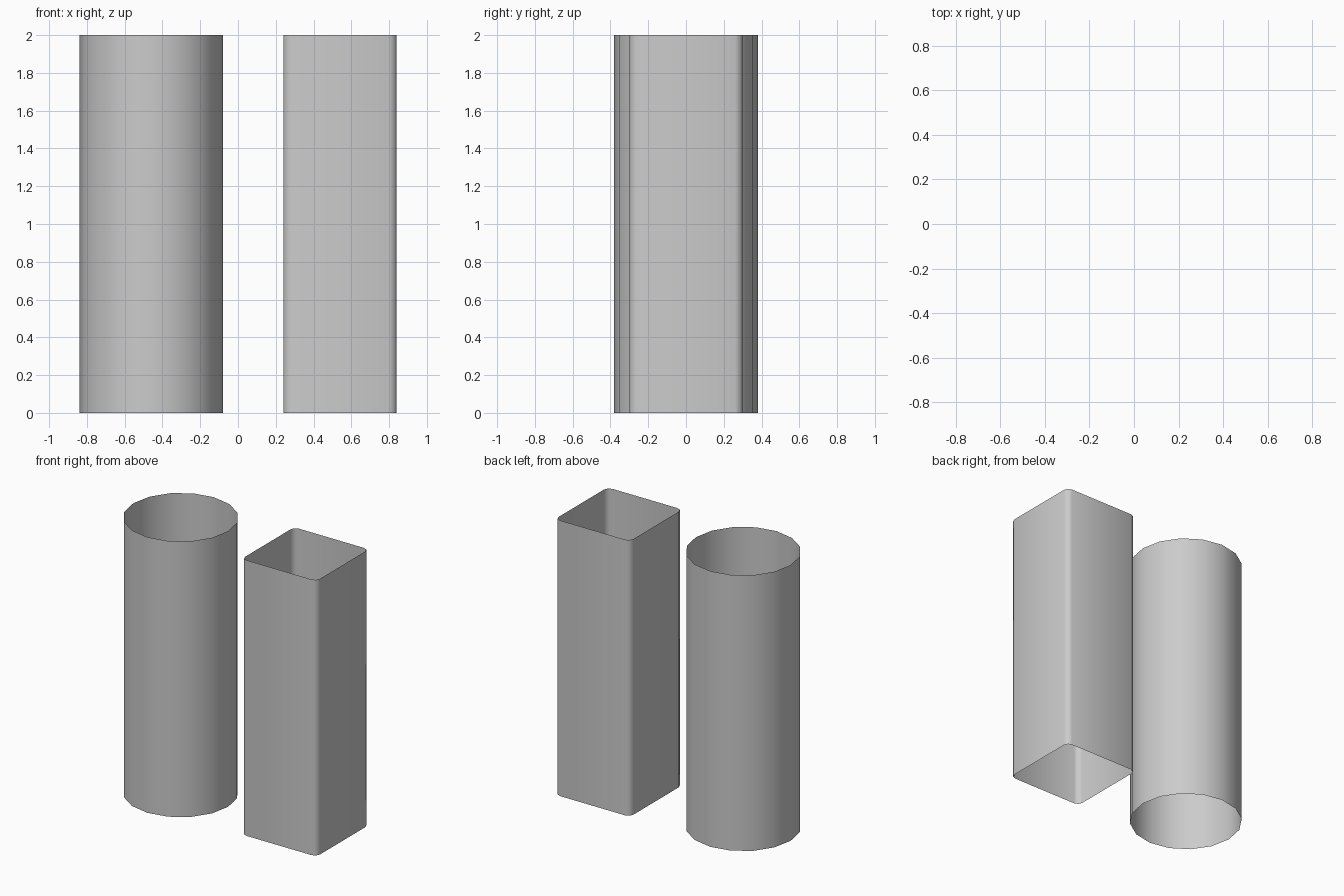
import bpy, bmesh
from math import sin, cos, pi

if "Cube" in bpy.data.objects:
    bpy.data.objects.remove(bpy.data.objects["Cube"])

HEIGHT = 2.0


def open_tube(name, profile, cx):
    """Extrude a closed outline upward into an open, single-walled tube."""
    bm = bmesh.new()
    ring = [bm.verts.new((cx + x, y, 0)) for x, y in profile]
    edges = [bm.edges.new((ring[i - 1], ring[i])) for i in range(len(ring))]
    out = bmesh.ops.extrude_edge_only(bm, edges=edges)["geom"]
    top = [v for v in out if isinstance(v, bmesh.types.BMVert)]
    bmesh.ops.translate(bm, verts=top, vec=(0, 0, HEIGHT))
    # make every wall face outward
    for f in bm.faces:
        f.smooth = True
        f.normal_update()
        c = f.calc_center_median()
        if f.normal.x * (c.x - cx) + f.normal.y * c.y < 0:
            f.normal_flip()
    mesh = bpy.data.meshes.new(name)
    bm.to_mesh(mesh)
    bm.free()
    obj = bpy.data.objects.new(name, mesh)
    bpy.context.collection.objects.link(obj)
    return obj


def circle(r, sides):
    return [(r * cos(2 * pi * i / sides), r * sin(2 * pi * i / sides))
            for i in range(sides)]


def rounded_square(half, r, segments):
    pts = []
    for q, (sx, sy) in enumerate([(1, 1), (-1, 1), (-1, -1), (1, -1)]):
        for k in range(segments + 1):
            a = (q + k / segments) * pi / 2
            pts.append((sx * (half - r) + r * cos(a),
                        sy * (half - r) + r * sin(a)))
    return pts


# Round tube on the left, square tube with rounded corners on the right
open_tube("round_tube", circle(0.38, 16), -0.46)
open_tube("square_tube", rounded_square(0.30, 0.04, 2), 0.54)
